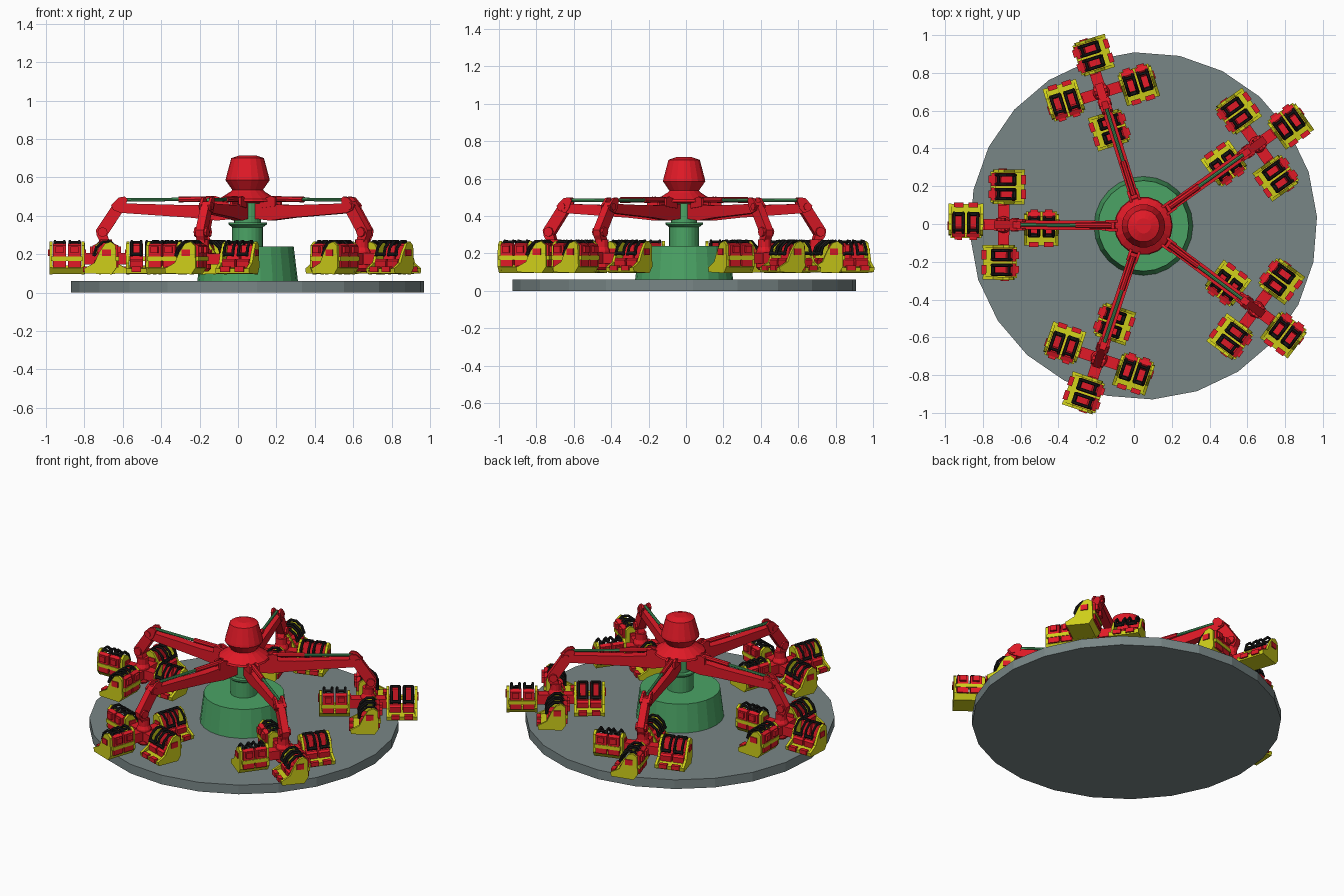
import bpy, bmesh
from math import radians, sin, cos, tau
from mathutils import Matrix, Vector

if "Cube" in bpy.data.objects:
    bpy.data.objects.remove(bpy.data.objects["Cube"])

HUB = Matrix.Translation((0.05, -0.01, 0))


def material(name, color):
    m = bpy.data.materials.new(name)
    m.diffuse_color = (*color, 1)
    m.use_nodes = True
    m.node_tree.nodes["Principled BSDF"].inputs["Base Color"].default_value = m.diffuse_color
    return m


RED = material("red", (0.75, 0.01, 0.02))
GREEN = material("green", (0.07, 0.37, 0.13))
YELLOW = material("yellow", (0.62, 0.62, 0.01))
BLACK = material("black", (0.01, 0.01, 0.01))
SLATE = material("slate", (0.19, 0.24, 0.24))


def skin(bm, rings, closed_ends=True):
    """Bridge equal-length rings of points into a solid."""
    vs = [[bm.verts.new(p) for p in r] for r in rings]
    n = len(vs[0])
    for a, b in zip(vs, vs[1:]):
        for i in range(n):
            bm.faces.new((a[i], a[(i + 1) % n], b[(i + 1) % n], b[i]))
    if closed_ends:
        bm.faces.new(vs[0][::-1])
        bm.faces.new(vs[-1])


def lathe(bm, profile, sides, phase=0.0):
    skin(bm, [[(r * cos(phase + tau * i / sides), r * sin(phase + tau * i / sides), z)
               for i in range(sides)] for r, z in profile])


def prism(bm, pts, lo, hi, axis):
    """Extrude a side profile (u, z) along x or y."""
    put = (lambda u, z, t: (t, u, z)) if axis == 'x' else (lambda u, z, t: (u, t, z))
    skin(bm, [[put(u, z, t) for u, z in pts] for t in (lo, hi)])


def box(bm, x0, x1, y0, y1, z0, z1):
    prism(bm, [(x0, z0), (x1, z0), (x1, z1), (x0, z1)], y0, y1, 'y')


def tube(bm, path, r, sides=6):
    path = [Vector(p) for p in path]
    rings = []
    for i, p in enumerate(path):
        d = (path[min(i + 1, len(path) - 1)] - path[max(i - 1, 0)]).normalized()
        ref = Vector((0, 0, 1)) if abs(d.z) < 0.9 else Vector((0, 1, 0))
        u = d.cross(ref).normalized()
        v = d.cross(u)
        rings.append([p + r * (u * cos(tau * k / sides) + v * sin(tau * k / sides))
                      for k in range(sides)])
    skin(bm, rings)


def part(name, mat, build, places):
    """Build one mesh and link it at every given matrix."""
    bm = bmesh.new()
    build(bm)
    bmesh.ops.recalc_face_normals(bm, faces=bm.faces)
    me = bpy.data.meshes.new(name)
    bm.to_mesh(me)
    bm.free()
    me.materials.append(mat)
    for m in places:
        ob = bpy.data.objects.new(name, me)
        ob.matrix_world = m
        bpy.context.collection.objects.link(ob)


def rot(deg):
    return Matrix.Rotation(radians(deg), 4, 'Z')


ARMS = [HUB @ rot(35.5 + 72 * k) for k in range(5)]
SPIN = [a @ Matrix.Translation((0.74, 0, 0)) for a in ARMS]
SEATS = [s @ rot(90 * k) for s in SPIN for k in range(4)]

# central structure
part("platform", SLATE, lambda b: lathe(b, [(0.92, 0), (0.92, 0.06)], 24, radians(3)), [HUB])
part("pedestal", GREEN, lambda b: lathe(b, [(0.262, 0.06), (0.24, 0.24), (0.08, 0.24), (0.08, 0.34),
     (0.1, 0.355), (0.1, 0.365), (0.07, 0.365), (0.07, 0.49)], 24), [HUB])
part("crown", RED, lambda b: lathe(b, [(0.06, 0.465), (0.155, 0.475), (0.15, 0.487), (0.09, 0.525),
     (0.08, 0.535), (0.115, 0.585), (0.112, 0.60), (0.085, 0.70), (0.04, 0.715)], 18), [HUB])


# sweeping arm with its bent leg
def arm(b):
    prism(b, [(0.06, 0.385), (0.16, 0.375), (0.3, 0.39), (0.66, 0.415), (0.69, 0.44),
              (0.67, 0.465), (0.3, 0.455), (0.06, 0.465)], -0.025, 0.025, 'y')
    for y in (-0.03, 0.016):   # elbow cheeks
        prism(b, [(0.625, 0.485), (0.64, 0.50), (0.67, 0.495), (0.71, 0.455), (0.70, 0.43),
                  (0.66, 0.415), (0.64, 0.44)], y, y + 0.014, 'y')
        prism(b, [(0.10, 0.44), (0.20, 0.45), (0.20, 0.495), (0.17, 0.503), (0.10, 0.48)],
              y, y + 0.014, 'y')


def leg(b):
    prism(b, [(0.65, 0.47), (0.69, 0.475), (0.79, 0.325), (0.785, 0.295), (0.76, 0.25),
              (0.715, 0.25), (0.73, 0.30), (0.645, 0.43)], -0.022, 0.022, 'y')
    tube(b, [(0.755, -0.035, 0.315), (0.755, 0.035, 0.315)], 0.026, 8)
    tube(b, [(0.68, -0.035, 0.45), (0.68, 0.035, 0.45)], 0.02, 8)


part("arm", RED, arm, ARMS)
part("leg", RED, leg, ARMS)
part("ram_cylinder", RED, lambda b: tube(b, [(0.17, 0, 0.487), (0.36, 0, 0.485)], 0.015, 8), ARMS)
part("ram_rod", GREEN, lambda b: tube(b, [(0.35, 0, 0.485), (0.65, 0, 0.483)], 0.009, 8), ARMS)


# spinning cross that carries four seats
def cross(b):
    lathe(b, [(0.03, 0.11), (0.045, 0.125), (0.045, 0.215), (0.035, 0.235), (0.035, 0.275)], 12)
    box(b, -0.12, 0.12, -0.03, 0.03, 0.145, 0.205)
    box(b, -0.03, 0.03, -0.12, 0.12, 0.147, 0.203)


part("cross", RED, cross, SPIN)

# double seat: centred on x = -0.2, facing +y
CX, W = -0.2, 0.092
SIDE = [(0.105, 0.10), (0.11, 0.125), (0.055, 0.155), (0.03, 0.21), (0.0, 0.255), (-0.03, 0.265),
        (-0.055, 0.245), (-0.06, 0.13), (-0.035, 0.095)]


def shell(b):
    for x in (CX - W, CX + W - 0.016):
        prism(b, SIDE, x, x + 0.016, 'x')
    prism(b, [(0.104, 0.10), (0.108, 0.124), (0.05, 0.13), (-0.055, 0.14), (-0.058, 0.128),
              (-0.035, 0.096)], CX - W + 0.01, CX + W - 0.01, 'x')
    box(b, CX - W + 0.01, CX + W - 0.01, -0.072, -0.045, 0.165, 0.188)


def cushions(b):
    for s in (-1, 1):
        x = CX + s * 0.039
        prism(b, [(-0.068, 0.13), (0.055, 0.13), (0.058, 0.165), (0.045, 0.175), (-0.015, 0.17),
                  (-0.03, 0.245), (-0.045, 0.255), (-0.068, 0.245)], x - 0.034, x + 0.034, 'x')
        box(b, x - 0.02, x + 0.02, -0.082, -0.06, 0.205, 0.24)    # headrest hinge
        box(b, x - 0.025, x + 0.025, 0.09, 0.116, 0.108, 0.135)   # toe guard
        xe = CX + s * W
        box(b, xe - 0.006, xe + 0.006, -0.03, 0.015, 0.19, 0.225)  # armrest pad


def restraints(b):
    for s in (-1, 1):
        x = CX + s * 0.039
        for d in (-0.024, 0.024):
            tube(b, [(x + d, -0.05, 0.243), (x + d, -0.025, 0.266), (x + d, 0.01, 0.265),
                     (x + d, 0.045, 0.235), (x + d, 0.06, 0.19)], 0.0085)
        tube(b, [(x - 0.028, 0.055, 0.20), (x + 0.028, 0.055, 0.20)], 0.011)
        tube(b, [(x - 0.028, -0.03, 0.262), (x + 0.028, -0.03, 0.262)], 0.008)


part("seat_shell", YELLOW, shell, SEATS)
part("seat_cushions", RED, cushions, SEATS)
part("seat_restraints", BLACK, restraints, SEATS)
